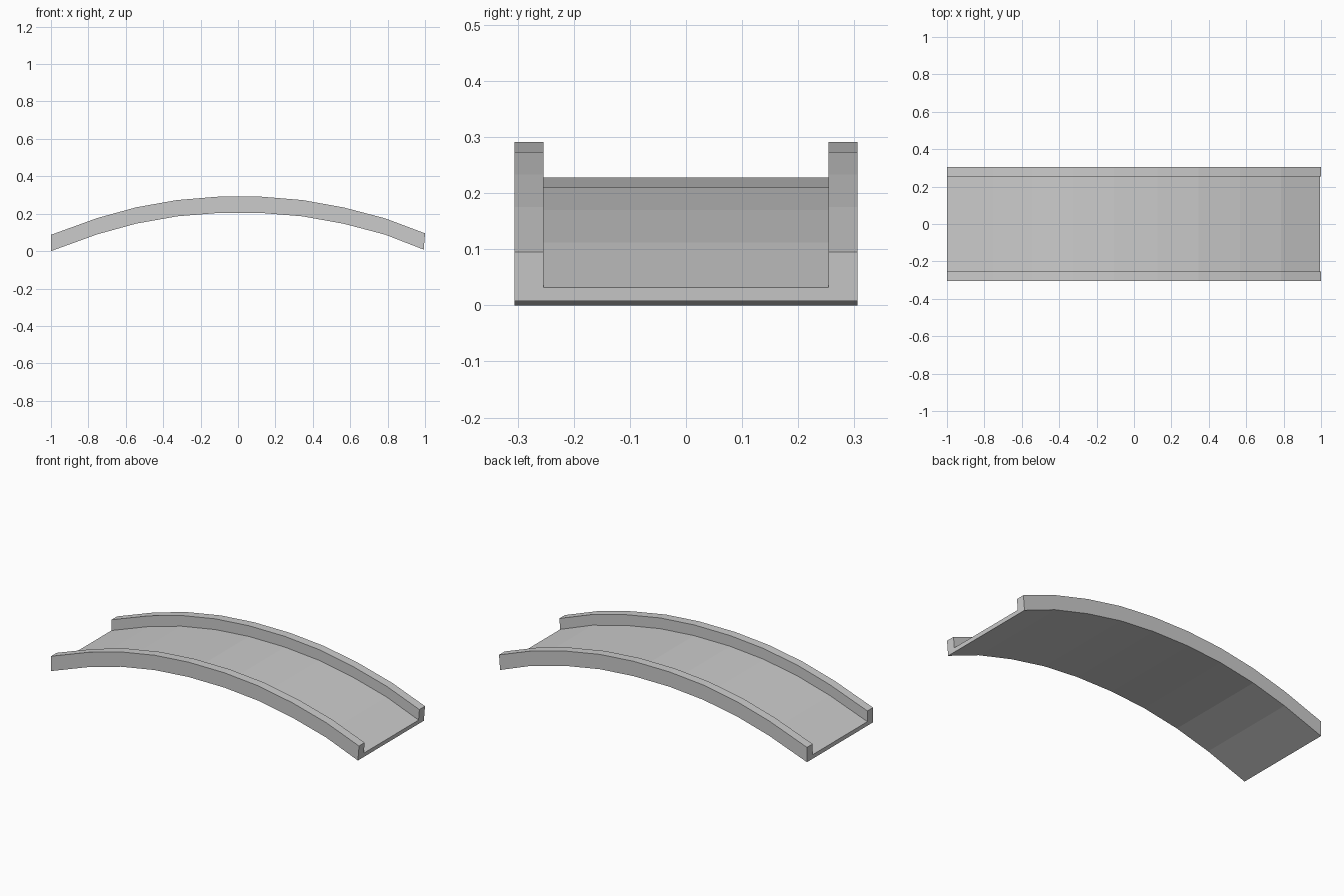
import bpy, bmesh

if "Cube" in bpy.data.objects:
    bpy.data.objects.remove(bpy.data.objects["Cube"])

# Underside of the arch, station by station (x, z), nine straight segments
path = [(-1.0, 0.0), (-0.755, 0.089), (-0.545, 0.147), (-0.326, 0.186),
        (-0.107, 0.204), (0.125, 0.204), (0.345, 0.186), (0.567, 0.146),
        (0.787, 0.088), (0.993, 0.008)]

# U-shaped cross-section (y, height above underside): thin deck, two kerbs
W, INNER, DECK, KERB = 0.306, 0.254, 0.024, 0.087
half = [(W, 0), (W, KERB), (INNER, KERB), (INNER, DECK)]
profile = half + [(-y, h) for y, h in reversed(half)]

bm = bmesh.new()
rings = []
for i, (x, z) in enumerate(path):
    lean = 0.007 if i == len(path) - 1 else 0.0   # right end leans slightly outward
    rings.append([bm.verts.new((x + lean * h / KERB, y, z + h)) for y, h in profile])

# Sweep the section along the arch
n = len(profile)
for a, b in zip(rings, rings[1:]):
    for k in range(n):
        j = (k + 1) % n
        bm.faces.new((a[k], a[j], b[j], b[k]))

# End caps: two kerb ends and the deck end
for r in (rings[0], rings[-1]):
    bm.faces.new(r)
bmesh.ops.recalc_face_normals(bm, faces=bm.faces)

mesh = bpy.data.meshes.new("arched_bridge_deck")
bm.to_mesh(mesh)
bm.free()
bridge = bpy.data.objects.new("arched_bridge_deck", mesh)
bpy.context.collection.objects.link(bridge)
